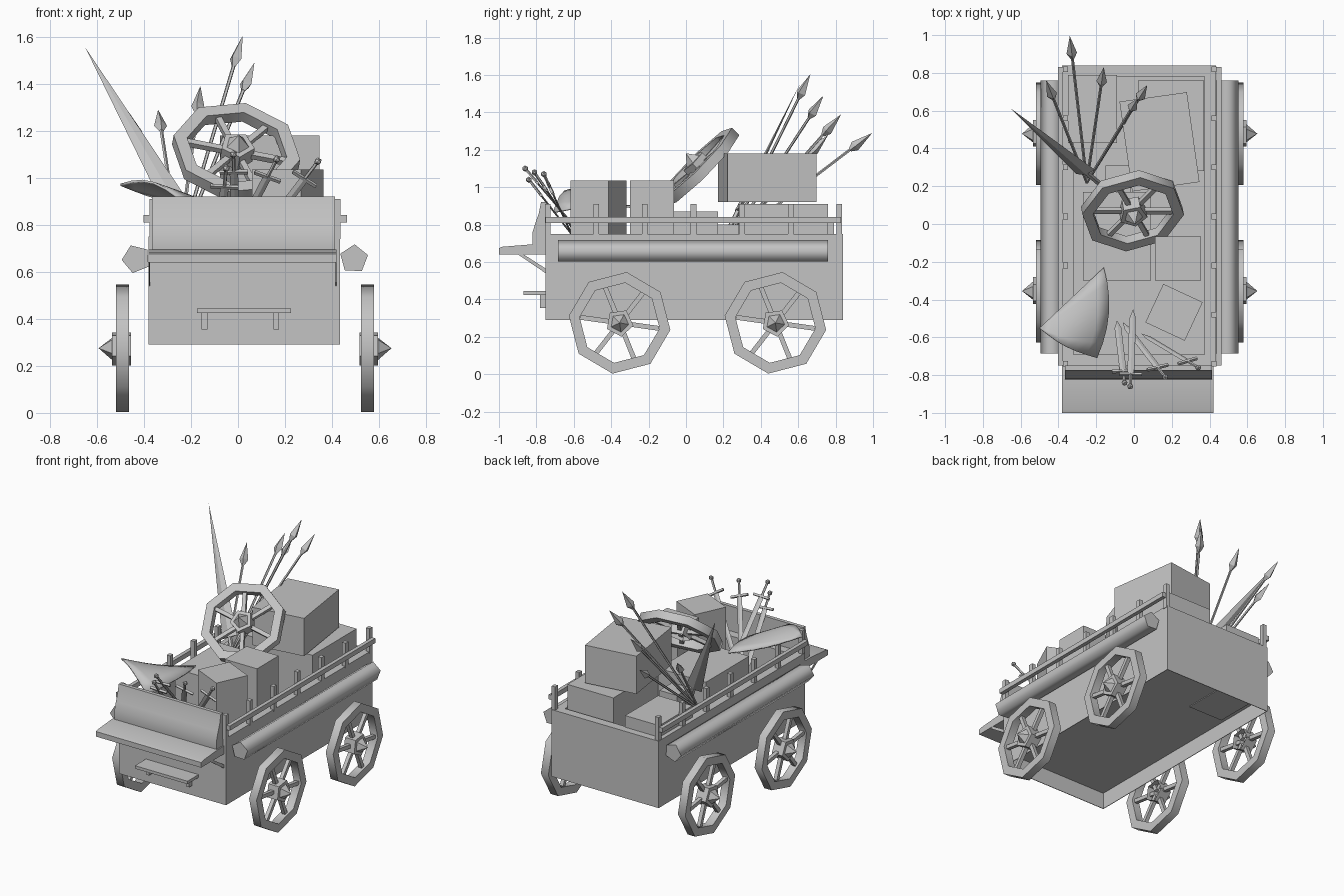
import bpy, bmesh, math
from mathutils import Vector, Matrix

if "Cube" in bpy.data.objects:
    bpy.data.objects.remove(bpy.data.objects["Cube"])

grey = bpy.data.materials.new("plain_grey")
grey.diffuse_color = (0.55, 0.55, 0.55, 1)
grey.use_nodes = True
grey.node_tree.nodes["Principled BSDF"].inputs["Base Color"].default_value = grey.diffuse_color
MID = 0.03  # cart centre line in x


def finish(bm, name, smooth=None):
    bmesh.ops.remove_doubles(bm, verts=bm.verts, dist=1e-5)
    bmesh.ops.recalc_face_normals(bm, faces=bm.faces)
    me = bpy.data.meshes.new(name)
    bm.to_mesh(me)
    bm.free()
    me.materials.append(grey)
    ob = bpy.data.objects.new(name, me)
    bpy.context.collection.objects.link(ob)
    if smooth:
        bpy.ops.object.select_all(action='DESELECT')
        ob.select_set(True)
        bpy.context.view_layer.objects.active = ob
        bpy.ops.object.shade_smooth_by_angle(angle=math.radians(smooth))
    return ob


def box(bm, x0, x1, y0, y1, z0, z1, turn=0):
    m = (Matrix.Translation(((x0 + x1) / 2, (y0 + y1) / 2, (z0 + z1) / 2))
         @ Matrix.Rotation(math.radians(turn), 4, 'Z')
         @ Matrix.Diagonal((x1 - x0, y1 - y0, z1 - z0, 1)))
    bmesh.ops.create_cube(bm, size=1, matrix=m)


def rod(bm, p, q, r1, r2, n=6, spin=0):
    p, q = Vector(p), Vector(q)
    d = q - p
    m = (Matrix.Translation((p + q) / 2) @ d.to_track_quat('Z', 'Y').to_matrix().to_4x4()
         @ Matrix.Rotation(math.radians(spin), 4, 'Z'))
    bmesh.ops.create_cone(bm, cap_ends=True, segments=n, radius1=r1, radius2=r2,
                          depth=d.length, matrix=m)


def blade(bm, p, q, wide, half, thick, taper):
    """Flat diamond blade from p to the point q; taper is where it starts to narrow."""
    d = (q - p).normalized()
    wide = (wide - d * wide.dot(d)).normalized()
    n = d.cross(wide)
    loops = [[bm.verts.new(c + o) for o in (wide * half, n * thick, -wide * half, -n * thick)]
             for c in (p, p.lerp(q, taper))]
    tip = bm.verts.new(q)
    bm.faces.new(loops[0])
    for k in range(4):
        j = (k + 1) % 4
        if taper > 0:
            bm.faces.new((loops[0][k], loops[0][j], loops[1][j], loops[1][k]))
        bm.faces.new((loops[1][k], loops[1][j], tip))


def prism(bm, profile, x0, x1):
    """Extrude a (y, z) outline along x."""
    a = [bm.verts.new((x0, y, z)) for y, z in profile]
    b = [bm.verts.new((x1, y, z)) for y, z in profile]
    bm.faces.new(a)
    bm.faces.new(b[::-1])
    for i in range(len(a)):
        j = (i + 1) % len(a)
        bm.faces.new((a[i], a[j], b[j], b[i]))


def wheel(name, matrix):
    bm = bmesh.new()
    # five-sided hub, open at the back, with pointed cap
    rod(bm, (0, 0, -0.035), (0, 0, 0.045), 0.075, 0.075, 5, 8)
    back = [f for f in bm.faces if f.calc_center_median().z < -0.03]
    bmesh.ops.delete(bm, geom=back, context='FACES_ONLY')
    rod(bm, (0, 0, 0.045), (0, 0, 0.102), 0.05, 0, 5, 8)
    # eight-sided rim
    rings = []
    for r, z in ((0.274, -0.028), (0.274, 0.028), (0.216, 0.028), (0.216, -0.028)):
        rings.append([bm.verts.new((r * math.cos(math.radians(45 * k - 8)),
                                    r * math.sin(math.radians(45 * k - 8)), z)) for k in range(8)])
    for i in range(4):
        a, b = rings[i], rings[(i + 1) % 4]
        for k in range(8):
            bm.faces.new((a[k], a[(k + 1) % 8], b[(k + 1) % 8], b[k]))
    # six spokes
    for k in range(6):
        t = math.radians(60 * k - 8)
        d = Vector((math.cos(t), math.sin(t), 0))
        rod(bm, d * 0.02, d * 0.213, 0.018, 0.018, 4, 45)
    bm.transform(matrix)
    finish(bm, name, 50)


def axes(x, y, z, at):
    m = Matrix((x, y, z)).transposed().to_4x4()
    m.translation = at
    return m


# Cart body: thin skirt below, thick rim around the raised floor
bm = bmesh.new()
for t, z0, z1 in ((0.004, 0.29, 0.40), (0.06, 0.40, 0.75)):
    box(bm, -0.38, -0.38 + t, -0.75, 0.84, z0, z1)
    box(bm, 0.434 - t, 0.434, -0.75, 0.84, z0, z1)
    box(bm, -0.38 + t, 0.434 - t, -0.75, -0.75 + t, z0, z1)
    box(bm, -0.38 + t, 0.434 - t, 0.84 - t, 0.84, z0, z1)
box(bm, -0.32, 0.374, -0.69, 0.78, 0.40, 0.42)
finish(bm, "cart_body")

# Wheels, side rolls and railings on both sides
for side, tag, spin in ((1, "right", 15), (-1, "left", 40)):
    for y, end in ((-0.355, "front"), (0.478, "rear")):
        wheel(f"wheel_{end}_{tag}", axes((0, 1, 0), (0, 0, 1), (side, 0, 0),
                                         (MID + side * 0.521, y, 0.275)))
    bm = bmesh.new()
    cx, cz, r = MID + side * 0.463, 0.655, 0.062
    pts = [(cx + r * math.cos(math.radians(72 * k + spin)),
            cz + r * math.sin(math.radians(72 * k + spin))) for k in range(5)]
    ends = [[bm.verts.new((x, y, z)) for x, z in pts] for y in (-0.685, 0.76)]
    for e in ends:
        bm.faces.new(e)
    for k in range(5):
        j = (k + 1) % 5
        bm.faces.new((ends[0][k], ends[0][j], ends[1][j], ends[1][k]))
    finish(bm, f"cloth_roll_{tag}", 80)

    bm = bmesh.new()
    lo, hi = sorted((MID + side * 0.407, MID + side * 0.433))
    box(bm, lo, hi, -0.75, 0.83, 0.81, 0.842)
    lo, hi = sorted((MID + side * 0.38, MID + side * 0.407))
    for k in range(7):
        y = -0.74 + 0.26 * k
        box(bm, lo, hi, y - 0.015, y + 0.015, 0.74, 0.91)
    finish(bm, f"railing_{tag}")

# Driver bench: backrest, seat and braces
bm = bmesh.new()
prism(bm, [(-0.75, 0.65), (-0.815, 0.65), (-0.822, 0.70), (-0.82, 0.76), (-0.805, 0.81),
           (-0.787, 0.86), (-0.775, 0.92), (-0.75, 0.92)], -0.365, 0.412)
finish(bm, "bench_back", 40)
bm = bmesh.new()
prism(bm, [(-0.75, 0.64), (-1.0, 0.64), (-1.0, 0.675), (-0.98, 0.682), (-0.82, 0.695),
           (-0.75, 0.695)], -0.38, 0.42)
finish(bm, "bench_seat", 40)
bm = bmesh.new()
for x in (-0.378, 0.414):
    prism(bm, [(-0.90, 0.642), (-0.87, 0.642), (-0.75, 0.565), (-0.75, 0.54)], x, x + 0.004)
finish(bm, "bench_braces")

# Foot step
bm = bmesh.new()
box(bm, -0.175, 0.225, -0.87, -0.75, 0.425, 0.445)
for x in (-0.155, 0.15):
    box(bm, x, x + 0.025, -0.78, -0.75, 0.355, 0.425)
finish(bm, "foot_step")

# Cargo boxes: x0, x1, y0, y1, z0, z1, turn
for name, dims in {
    "crate_top": (-0.045, 0.315, 0.195, 0.675, 0.92, 1.18, 8),
    "crate_rear_right": (0.02, 0.37, 0.28, 0.76, 0.42, 0.91),
    "crate_rear_left": (-0.35, -0.09, 0.43, 0.79, 0.395, 0.83),
    "crate_middle": (-0.27, 0.09, -0.30, 0.17, 0.42, 0.87),
    "crate_small": (-0.15, -0.015, 0.17, 0.31, 0.42, 0.80),
    "crate_right": (0.11, 0.355, -0.30, -0.065, 0.42, 1.035),
    "crate_front": (0.097, 0.327, -0.58, -0.355, 0.42, 1.035, -25),
}.items():
    bm = bmesh.new()
    box(bm, *dims)
    finish(bm, name)

# Spare wheel leaning on the load, turned slightly to the right
out = Vector((0.13, -0.70, 0.70)).normalized()
across = (Vector((1, 0, 0)) - out * out.x).normalized()
wheel("spare_wheel", axes(across, out.cross(across), out, (-0.008, 0.07, 1.11)))

# Spears fanning out from one bundle
for k, tip in enumerate(((0.02, 0.665, 1.605), (0.07, 0.735, 1.49), (-0.16, 0.83, 1.39),
                         (-0.34, 0.995, 1.29), (-0.465, 0.76, 1.28))):
    bm = bmesh.new()
    base, tip = Vector((-0.25, 0.22, 0.70)), Vector(tip)
    d = (tip - base).normalized()
    rod(bm, base, tip - d * 0.13, 0.008, 0.008, 5)
    rod(bm, tip - d * 0.15, tip - d * 0.115, 0.01, 0.028, 4)
    rod(bm, tip - d * 0.115, tip, 0.028, 0, 4)
    finish(bm, f"spear_{k + 1}")

# Long tapering flat blade on a short handle
bm = bmesh.new()
base, tip = Vector((-0.255, 0.275, 0.87)), Vector((-0.65, 0.61, 1.555))
d = (tip - base).normalized()
blade(bm, base, tip, Vector((1, 0, 0)), 0.055, 0.015, 0)
rod(bm, base - d * 0.25, base, 0.014, 0.014, 5)
finish(bm, "long_blade")

# Swords stuck point down behind the bench
for k, (top, tip) in enumerate((((-0.02, -0.86, 1.10), (-0.005, -0.45, 0.62)),
                                ((-0.05, -0.84, 1.04), (-0.09, -0.51, 0.62)),
                                ((0.165, -0.81, 1.08), (-0.06, -0.52, 0.65)),
                                ((0.34, -0.76, 1.07), (0.04, -0.58, 0.68)))):
    bm = bmesh.new()
    top, tip = Vector(top), Vector(tip)
    d = (tip - top).normalized()
    g = top + d * 0.10
    side = (Vector((1, 0, 0)) - d * d.x).normalized()
    bmesh.ops.create_icosphere(bm, subdivisions=1, radius=0.017, matrix=Matrix.Translation(top))
    rod(bm, top, g, 0.008, 0.008, 5)
    rod(bm, g - side * 0.06, g + side * 0.06, 0.01, 0.01, 4)
    blade(bm, g, tip, side, 0.018, 0.005, 0.85)
    finish(bm, f"sword_{k + 1}")

# Curved pointed shield lying on the front left corner, front edge bowed upward
bm = bmesh.new()
point, back, front = Vector((-0.50, -0.55, 0.975)), Vector((-0.16, -0.23, 0.895)), Vector((-0.195, -0.71, 0.87))
N = 6
grid = []
for i in range(N + 1):
    u = i / N
    row = []
    for j in range(N + 1):
        v = j / N
        arch = 4 * v * (1 - v) * u
        bow = math.sin(math.pi * u) * (1 - v)
        sag = math.sin(math.pi * u) * v
        p = point.lerp(front.lerp(back, v), u)
        row.append(bm.verts.new(p + Vector((0.045 * arch - 0.01 * bow, -0.02 * bow,
                                            0.02 * arch + 0.06 * bow - 0.02 * sag))))
    grid.append(row)
for i in range(N):
    for j in range(N):
        bm.faces.new((grid[i][j], grid[i + 1][j], grid[i + 1][j + 1], grid[i][j + 1]))
ob = finish(bm, "shield", 50)
mod = ob.modifiers.new("thickness", 'SOLIDIFY')
mod.thickness = 0.01
